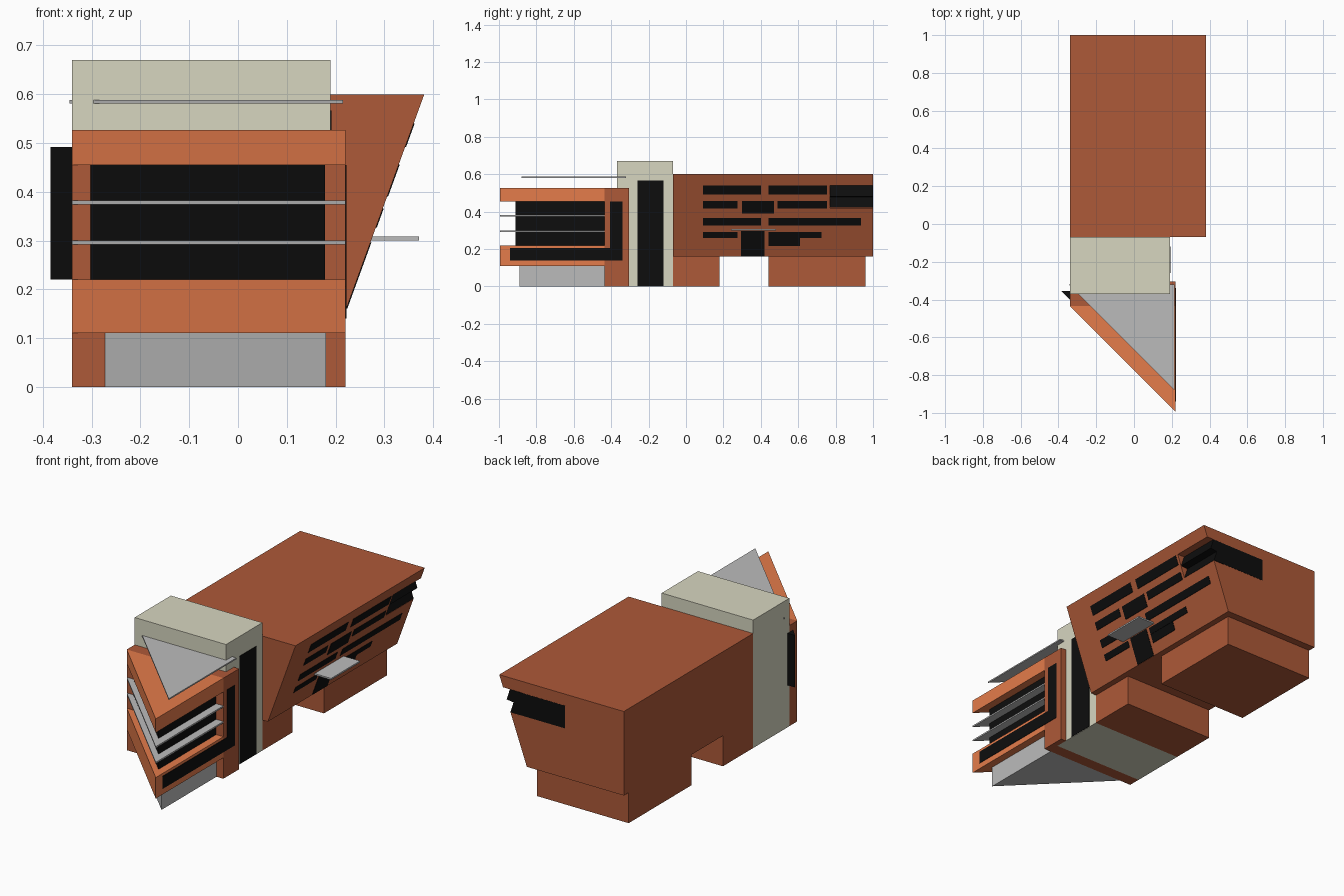
import bpy, bmesh
from mathutils import Vector

if "Cube" in bpy.data.objects:
    bpy.data.objects.remove(bpy.data.objects["Cube"])


def material(name, rgb):
    m = bpy.data.materials.new(name)
    m.diffuse_color = (*rgb, 1)
    m.use_nodes = True
    m.node_tree.nodes["Principled BSDF"].inputs["Base Color"].default_value = m.diffuse_color
    return m


BRICK = material("brick", (0.42, 0.10, 0.04))
ORANGE = material("orange", (0.78, 0.20, 0.07))
STONE = material("stone", (0.68, 0.67, 0.53))
BLACK = material("black", (0.004, 0.004, 0.004))
METAL = material("metal", (0.5, 0.5, 0.5))


def prism(name, base, direction, mat=None):
    """Extrude a closed 3D outline along a direction."""
    bm = bmesh.new()
    d = Vector(direction)
    low = [bm.verts.new(p) for p in base]
    high = [bm.verts.new(Vector(p) + d) for p in base]
    bm.faces.new(low)
    bm.faces.new(high)
    for i in range(len(base)):
        j = (i + 1) % len(base)
        bm.faces.new((low[i], low[j], high[j], high[i]))
    bmesh.ops.recalc_face_normals(bm, faces=bm.faces)
    me = bpy.data.meshes.new(name)
    bm.to_mesh(me)
    bm.free()
    ob = bpy.data.objects.new(name, me)
    bpy.context.collection.objects.link(ob)
    if mat:
        me.materials.append(mat)
    return ob


def plan(name, pts, z0, z1, mat=None):
    return prism(name, [(x, y, z0) for x, y in pts], (0, 0, z1 - z0), mat)


def section(name, pts, y0, y1, mat=None):
    return prism(name, [(x, y0, z) for x, z in pts], (0, y1 - y0, 0), mat)


def box(name, x0, x1, y0, y1, z0, z1, mat=None):
    return plan(name, [(x0, y0), (x1, y0), (x1, y1), (x0, y1)], z0, z1, mat)


def slope(z):
    """x of the leaning right-hand wall at height z."""
    return 0.222 + (z - 0.16) * 0.16 / 0.44


# Main block with its leaning wall, on two inset bases
main = section("main_block", [(-0.34, 0.16), (slope(0.16), 0.16), (slope(0.6), 0.6), (-0.34, 0.6)],
               -0.07, 1.0, BRICK)
box("base_front", -0.34, 0.19, -0.07, 0.18, 0, 0.16, BRICK)
box("base_back", -0.34, 0.19, 0.44, 0.96, 0, 0.16, BRICK)

# Notch for the corner window
cutter = box("corner_cutter", 0.25, 0.5, 0.77, 1.1, 0.42, 0.54)
cutter.hide_render = True
cutter.hide_viewport = True
cut = main.modifiers.new("corner_notch", 'BOOLEAN')
cut.operation = 'DIFFERENCE'
cut.object = cutter
cut.solver = 'EXACT'

# Corner window: two bands that lean the opposite way, wrapping to the back
section("corner_window", [(0.0, 0.421), (slope(0.42), 0.421), (slope(0.48) - 0.04, 0.478),
                          (slope(0.48), 0.482), (slope(0.54) - 0.04, 0.539), (0.0, 0.539)],
        0.771, 1.001, BLACK)

# Windows and door lying on the leaning wall: y0, y1, z0, z1
openings = [
    (0.09, 0.40, 0.492, 0.54), (0.44, 0.755, 0.492, 0.54),
    (0.09, 0.275, 0.417, 0.456), (0.30, 0.47, 0.39, 0.456), (0.49, 0.755, 0.417, 0.456),
    (0.09, 0.40, 0.327, 0.366), (0.44, 0.935, 0.327, 0.366),
    (0.09, 0.275, 0.26, 0.292), (0.44, 0.725, 0.26, 0.292), (0.44, 0.61, 0.217, 0.259),
    (0.295, 0.42, 0.161, 0.296),
]
for i, (y0, y1, z0, z1) in enumerate(openings):
    name = "door" if i == len(openings) - 1 else f"window_{i + 1}"
    section(name, [(slope(z0) - 0.01, z0), (slope(z0) + 0.002, z0),
                   (slope(z1) + 0.002, z1), (slope(z1) - 0.01, z1)], y0, y1, BLACK)

# Entrance canopy
box("canopy", 0.265, 0.371, 0.24, 0.48, 0.3, 0.308, METAL)

# Stone tower with a tall window
box("tower", -0.34, 0.19, -0.37, -0.07, 0, 0.67, STONE)
box("tower_window", 0.18, 0.192, -0.26, -0.12, 0.002, 0.567, BLACK)

# Brick wall in front of the tower, returning along its right side
plan("front_wall", [(-0.34, -0.435), (0.22, -0.435), (0.22, -0.305), (0.19, -0.305),
                    (0.19, -0.37), (-0.34, -0.37)], 0, 0.527, BRICK)


def wing(name, left, right, front, z0, z1, mat, back=-0.435):
    """Triangular piece of the pointed front wing."""
    return plan(name, [(left, back), (right, front), (right, back)], z0, z1, mat)


# Pointed front wing: plinth, slabs, recessed glazing, louvres
wing("wing_plinth", -0.273, 0.18, -0.89, 0, 0.11, METAL)
wing("wing_lower_slab", -0.34, 0.22, -0.995, 0.11, 0.22, ORANGE)
wing("wing_glazing", -0.302, 0.178, -0.912, 0.22, 0.455, BLACK)
wing("wing_upper_slab", -0.34, 0.22, -0.995, 0.455, 0.527, ORANGE)
for i, z in enumerate((0.292, 0.374)):
    wing(f"wing_louvre_{i + 1}", -0.34, 0.22, -0.995, z, z + 0.008, METAL)
wing("roof_plate", -0.346, 0.215, -0.88, 0.581, 0.588, METAL, back=-0.32)

# L-shaped black strip on the right of the wing
prism("side_strip", [(0.212, y, z) for y, z in
                     [(-0.94, 0.14), (-0.34, 0.14), (-0.34, 0.455), (-0.405, 0.455),
                      (-0.405, 0.206), (-0.94, 0.206)]], (0.01, 0, 0), BLACK)

# Wedge-shaped bay window on the left
plan("left_bay", [(-0.384, -0.355), (-0.34, -0.355), (-0.34, -0.4)], 0.22, 0.492, BLACK)
